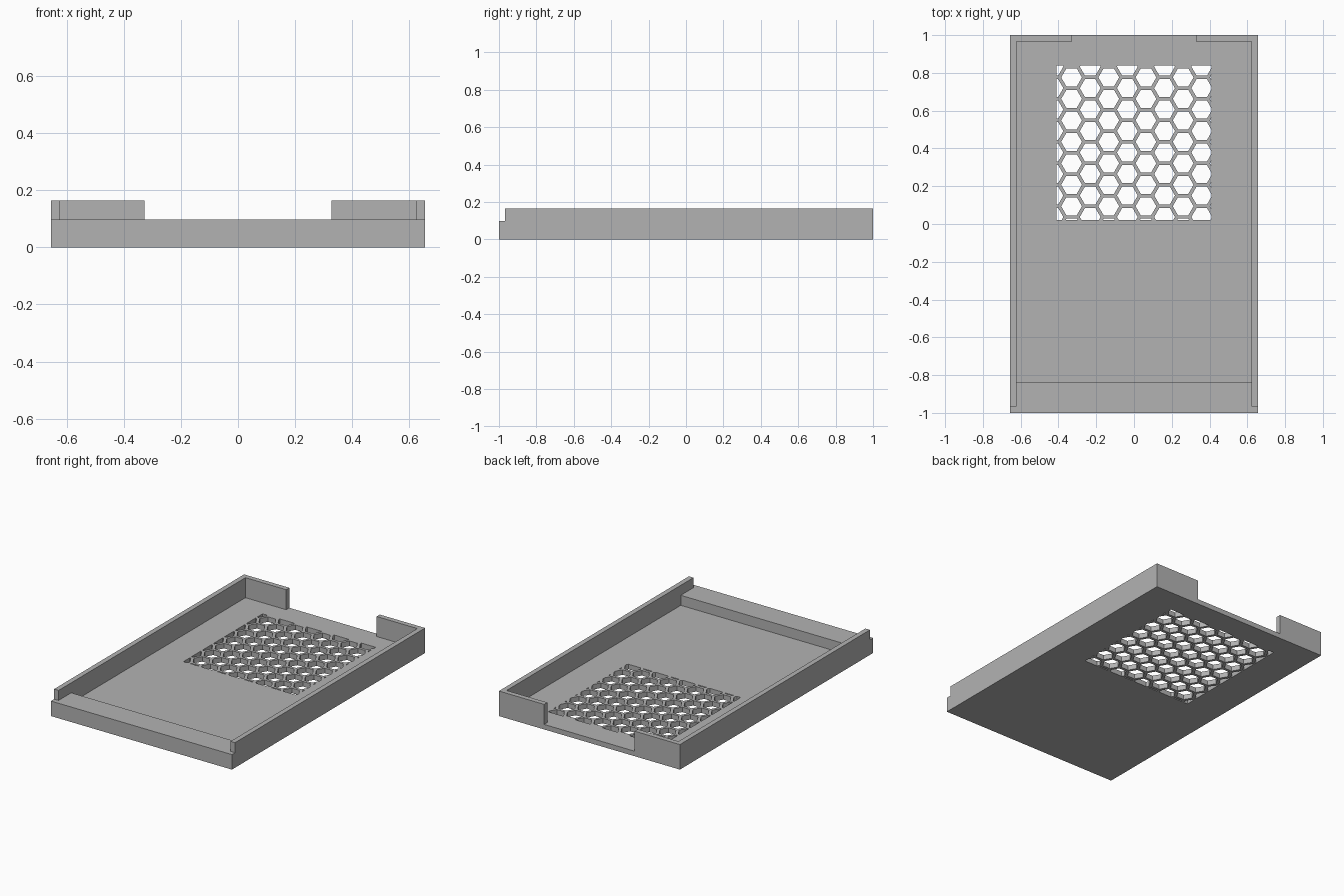
import bpy, bmesh, math
from itertools import product

cube = bpy.data.objects.get("Cube")
if cube:
    bpy.data.objects.remove(cube, do_unlink=True)

# Main dimensions
T = 0.0328                     # wall and floor thickness
W, L = 20 * T, 1.0             # half width, half length
LEDGE, TOP = 3 * T, 5 * T      # heights of the front ledge and the walls

grey = bpy.data.materials.new("plain grey")
grey.use_nodes = True
colour = (0.45, 0.45, 0.45, 1)
grey.diffuse_color = colour
grey.node_tree.nodes["Principled BSDF"].inputs["Base Color"].default_value = colour


def make_object(name, bm):
    bmesh.ops.recalc_face_normals(bm, faces=bm.faces)
    mesh = bpy.data.meshes.new(name)
    bm.to_mesh(mesh)
    bm.free()
    mesh.materials.append(grey)
    obj = bpy.data.objects.new(name, mesh)
    bpy.context.collection.objects.link(obj)
    return obj


def height(x, y):
    """Height of the tray at a point in plan."""
    if abs(x) > W:
        return 0
    side_wall = abs(x) > W - T and y > T - L
    back_lip = y > L - T and abs(x) > W / 2
    if side_wall or back_lip:
        return TOP
    return LEDGE if y < 5 * T - L else T


# Tray: solid cells joined into one closed shell
xs = [-W, T - W, -W / 2, W / 2, W - T, W]
ys = [-L, T - L, 5 * T - L, L - T, L]
zs = [0, T, LEDGE, TOP]
axes = (xs, ys, zs)


def solid(cell):
    if any(c < 0 or c >= len(a) - 1 for c, a in zip(cell, axes)):
        return False
    x, y, z = ((a[c] + a[c + 1]) / 2 for c, a in zip(cell, axes))
    return z < height(x, y)


bm = bmesh.new()
for cell in product(*(range(len(a) - 1) for a in axes)):
    if not solid(cell):
        continue
    for axis, step in product(range(3), (0, 1)):
        neighbour = list(cell)
        neighbour[axis] += 2 * step - 1
        if solid(neighbour):
            continue
        u, v = (axis + 1) % 3, (axis + 2) % 3
        corners = []
        for du, dv in ((0, 0), (1, 0), (1, 1), (0, 1)):
            p = list(cell)
            p[axis] += step
            p[u] += du
            p[v] += dv
            corners.append(bm.verts.new([a[i] for a, i in zip(axes, p)]))
        bm.faces.new(corners)
bmesh.ops.remove_doubles(bm, verts=bm.verts, dist=1e-5)
bmesh.ops.recalc_face_normals(bm, faces=bm.faces)
bmesh.ops.dissolve_limit(bm, angle_limit=0.01, verts=bm.verts, edges=bm.edges)
tray = make_object("tray", bm)

# Honeycomb cutter: hexagons trimmed to a square window
R, PITCH = 0.055, 0.1137
HALF, MID_Y = 12.5 * T, 0.43
bm = bmesh.new()
for col, row in product(range(10), range(9)):
    cx = -0.429 + col * PITCH * math.sqrt(3) / 2
    cy = 0.833 - (row + (col % 2) / 2) * PITCH
    bm.faces.new([bm.verts.new((cx + R * math.cos(a), cy + R * math.sin(a), -T))
                  for a in (math.radians(60 * k) for k in range(6))])
for sign in (-1, 1):
    for co, no in (((sign * HALF, 0, 0), (sign, 0, 0)),
                   ((0, MID_Y + sign * HALF, 0), (0, sign, 0))):
        bmesh.ops.bisect_plane(bm, geom=bm.verts[:] + bm.edges[:] + bm.faces[:],
                               plane_co=co, plane_no=no, clear_outer=True)
grown = bmesh.ops.extrude_face_region(bm, geom=bm.faces[:])
bmesh.ops.translate(bm, vec=(0, 0, 3 * T),
                    verts=[g for g in grown["geom"] if isinstance(g, bmesh.types.BMVert)])
cutter = make_object("honeycomb_cutter", bm)
cutter.hide_render = True

# Cut the vent through the floor and drop the cutter
cut = tray.modifiers.new("honeycomb vent", "BOOLEAN")
cut.operation, cut.solver, cut.object = "DIFFERENCE", "EXACT", cutter
bpy.context.view_layer.objects.active = tray
tray.select_set(True)
bpy.ops.object.modifier_apply(modifier=cut.name)
bpy.data.objects.remove(cutter, do_unlink=True)
